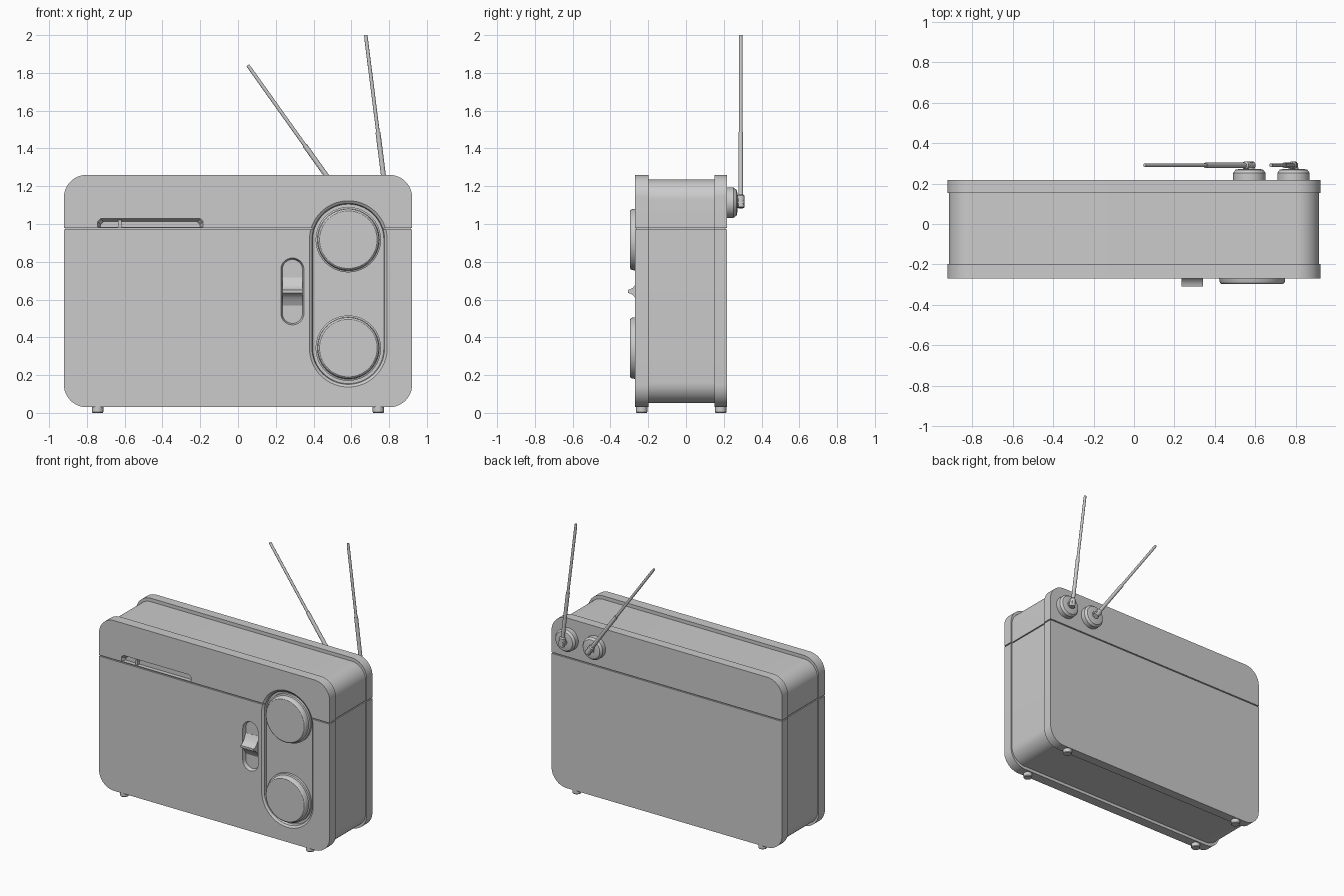
import bpy, bmesh, math
from mathutils import Vector

if "Cube" in bpy.data.objects:
    bpy.data.objects.remove(bpy.data.objects["Cube"])


def loft(name, rings, smooth=True):
    """Skin a list of equal-length point rings and cap both ends."""
    bm = bmesh.new()
    vs = [[bm.verts.new(p) for p in r] for r in rings]
    n = len(rings[0])
    for a, b in zip(vs, vs[1:]):
        for i in range(n):
            j = (i + 1) % n
            bm.faces.new((a[i], a[j], b[j], b[i]))
    bm.faces.new(vs[0][::-1])
    bm.faces.new(vs[-1])
    bmesh.ops.recalc_face_normals(bm, faces=bm.faces)
    me = bpy.data.meshes.new(name)
    bm.to_mesh(me)
    bm.free()
    ob = bpy.data.objects.new(name, me)
    bpy.context.collection.objects.link(ob)
    if smooth:
        shade(ob)
    return ob


def shade(ob):
    bpy.ops.object.select_all(action='DESELECT')
    ob.select_set(True)
    bpy.context.view_layer.objects.active = ob
    bpy.ops.object.shade_smooth_by_angle(angle=math.radians(30))


def rrect(y, x0, x1, z0, z1, r, seg=12):
    """Rounded rectangle ring in the xz plane."""
    pts = []
    for k, (cx, cz) in enumerate([(x1 - r, z1 - r), (x0 + r, z1 - r),
                                  (x0 + r, z0 + r), (x1 - r, z0 + r)]):
        for i in range(seg + 1):
            a = math.pi / 2 * (k + i / seg)
            pts.append((cx + r * math.cos(a), y, cz + r * math.sin(a)))
    return pts


def capsule(y, cx, cz, half, r):
    """Upright stadium ring in the xz plane."""
    pts = []
    for s, a0 in ((1, 0), (-1, math.pi)):
        for i in range(33):
            a = a0 + math.pi * i / 32
            pts.append((cx + r * math.cos(a), y, cz + s * half + r * math.sin(a)))
    return pts


def turned(name, base, axis, profile, n=32):
    """Solid of revolution: profile is (distance along axis, radius)."""
    base, axis = Vector(base), Vector(axis).normalized()
    u = axis.orthogonal().normalized()
    v = axis.cross(u)
    return loft(name, [[base + axis * d + r * (math.cos(t) * u + math.sin(t) * v)
                        for t in (2 * math.pi * i / n for i in range(n))]
                       for d, r in profile])


def box(name, x0, x1, y0, y1, z0, z1):
    return loft(name, [[(x0, y, z0), (x1, y, z0), (x1, y, z1), (x0, y, z1)]
                       for y in (y0, y1)], False)


def cut(ob, cutters):
    for c in cutters:
        m = ob.modifiers.new("cut", 'BOOLEAN')
        m.operation, m.solver, m.object = 'DIFFERENCE', 'EXACT', c
        bpy.context.view_layer.objects.active = ob
        bpy.ops.object.modifier_apply(modifier=m.name)
        bpy.data.objects.remove(c)
    shade(ob)


W, Z0, Z1, SEAM = 0.922, 0.03, 1.26, 0.976
FRONT, BACK = -0.27, 0.218


def side_seams(w, y0, y1):
    g = 0.008
    return [box("seam_cutter", min(s * (w - g), s * (w + g)), max(s * (w - g), s * (w + g)),
                y0 - 0.02, y1 + 0.02, SEAM - 0.004, SEAM + 0.004) for s in (-1, 1)]


def face_seam(y):
    return box("seam_cutter", -1, 1, y - 0.008, y + 0.008, SEAM - 0.004, SEAM + 0.004)


# Middle case, slightly smaller than the two panels
case = loft("middle_case", [rrect(y, -0.914, 0.914, 0.052, 1.235, 0.11) for y in (-0.21, 0.16)])
cut(case, side_seams(0.914, -0.21, 0.16))

# Back panel
back = loft("back_panel", [rrect(y, -W, W, Z0, Z1, 0.12) for y in (0.152, BACK)])
cut(back, side_seams(W, 0.152, BACK) + [face_seam(BACK)])

# Front panel with dial well, slider well and tuning window
DX, DZ, DH = 0.584, 0.63, 0.287
SX, SZ, SH = 0.288, 0.643, 0.116
front = loft("front_panel", [rrect(y, -W, W, Z0, Z1, 0.12) for y in (FRONT, -0.198)])
dial_well = loft("dial_cutter", [capsule(y, DX, DZ, DH, r) for y, r in
                                 ((-0.29, 0.206), (-0.27, 0.206), (-0.26, 0.192), (-0.24, 0.188))])
slide_well = loft("slide_cutter", [capsule(y, SX, SZ, SH, r) for y, r in
                                   ((-0.29, 0.061), (-0.27, 0.061), (-0.245, 0.053))])


def window(y, inset):
    x0, x1, z0, z1, c = -0.744 + inset, -0.185 - inset, 0.983, 1.029 - inset, 0.016
    return [(x0, y, z0), (x1, y, z0), (x1, y, z1 - c), (x1 - c, y, z1),
            (x0 + c, y, z1), (x0, y, z1 - c)]


slot = loft("window_cutter", [window(-0.29, 0), window(-0.27, 0), window(-0.24, 0.016)])
cut(front, side_seams(W, FRONT, -0.198) + [face_seam(FRONT), dial_well, slide_well, slot])

# Tuning needle
box("tuning_needle", -0.634, -0.618, -0.263, -0.235, 0.983, 1.02)

# Dial knobs
for name, s in (("upper_knob", 1), ("lower_knob", -1)):
    turned(name, (DX, 0, DZ + s * DH), (0, -1, 0),
           [(0.235, 0.173), (0.258, 0.173), (0.262, 0.164), (0.286, 0.161),
            (0.292, 0.158), (0.296, 0.152)], 64)

# Slider thumb piece: concave flanks rising to a ridge
flank = [(0.075, -0.246), (0.055, -0.257), (0.035, -0.268), (0.02, -0.281),
         (0.011, -0.296), (0.008, -0.308)]
prof = [(-0.075, -0.24)] + [(-z, y) for z, y in flank] + flank[::-1] + [(0.075, -0.24)]
loft("slider_thumb", [[(x, y, SZ + z) for z, y in prof] for x in (SX - 0.053, SX + 0.053)])

# Feet
for sx, side in ((-1, "left"), (1, "right")):
    for y, end in ((-0.235, "front"), (0.184, "back")):
        turned(f"{end}_{side}_foot", (sx * 0.743, y, 0), (0, 0, 1),
               [(0, 0.027), (0.004, 0.03), (0.036, 0.03)], 24)

# Telescopic antennas on round swivel bases
for name, x, tip in (("left", 0.57, (0.052, 1.84)), ("right", 0.788, (0.676, 2.0))):
    AZ = 1.113
    turned(name + "_antenna_base", (x, 0, AZ), (0, 1, 0),
           [(0.21, 0.08), (0.252, 0.08), (0.268, 0.068), (0.272, 0.05), (0.272, 0.03)], 40)
    turned(name + "_antenna_pivot", (x, 0, AZ), (0, 1, 0),
           [(0.265, 0.026), (0.278, 0.026), (0.278, 0.018), (0.306, 0.018)], 20)
    d = Vector((tip[0] - x, 0, tip[1] - AZ))
    L = d.length
    turned(name + "_antenna_hinge", Vector((x, 0.29, AZ)) - d.normalized() * 0.025, d,
           [(0, 0.02), (0.06, 0.02), (0.068, 0.013)], 20)
    turned(name + "_antenna_rod", (x, 0.29, AZ), d,
           [(0, 0.013), (L * 0.42, 0.013), (L * 0.42, 0.0095), (L * 0.98, 0.0095),
            (L, 0.008)], 16)
